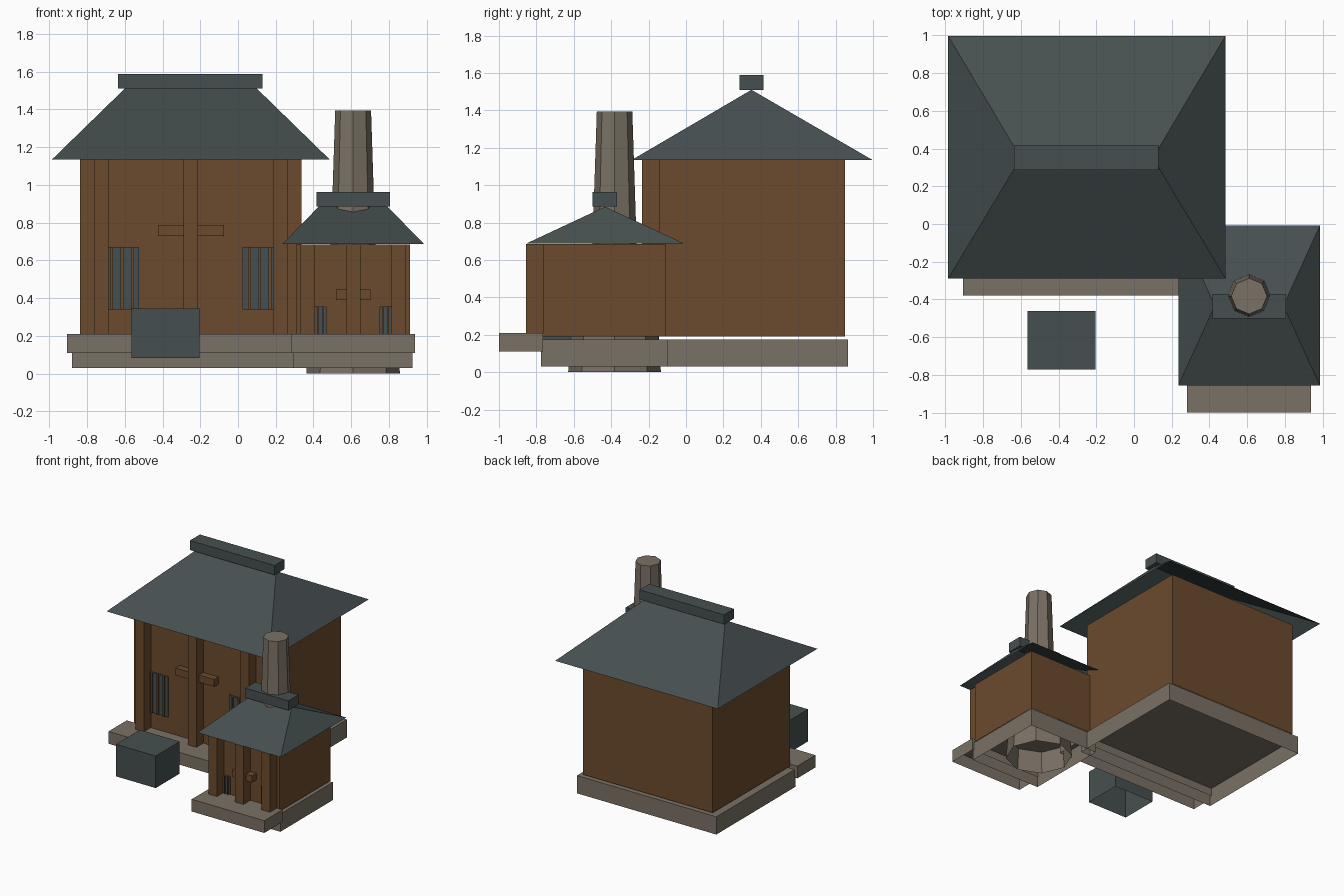
import bpy, bmesh, math

if "Cube" in bpy.data.objects:
    bpy.data.objects.remove(bpy.data.objects["Cube"])


def material(name, rgb):
    m = bpy.data.materials.new(name)
    m.diffuse_color = (*rgb, 1)
    m.use_nodes = True
    m.node_tree.nodes["Principled BSDF"].inputs["Base Color"].default_value = m.diffuse_color
    return m


WOOD = material("brown wood", (0.147, 0.070, 0.026))
STONE = material("grey stone", (0.195, 0.165, 0.130))
SLATE = material("dark slate", (0.061, 0.078, 0.080))


def finish(name, bm, mat):
    bmesh.ops.recalc_face_normals(bm, faces=bm.faces)
    me = bpy.data.meshes.new(name)
    bm.to_mesh(me)
    bm.free()
    me.materials.append(mat)
    ob = bpy.data.objects.new(name, me)
    bpy.context.collection.objects.link(ob)
    return ob


def box(name, x, y, z, mat, open_bottom=False):
    """Box from (min, max) pairs, optionally without its underside."""
    bm = bmesh.new()
    bmesh.ops.create_cube(bm, size=1)
    for v in bm.verts:
        v.co = [r[0] + (c + 0.5) * (r[1] - r[0]) for c, r in zip(v.co, (x, y, z))]
    bm.normal_update()
    if open_bottom:
        low = [f for f in bm.faces if f.normal.z < -0.5]
        bmesh.ops.delete(bm, geom=low, context='FACES_ONLY')
    return finish(name, bm, mat)


def hip_roof(name, x, y, z, ridge_x, ridge_y):
    """Four sloping faces meeting on a ridge, open underneath."""
    bm = bmesh.new()
    a, b, c, d = [bm.verts.new((px, py, z[0])) for px, py in
                  ((x[0], y[0]), (x[1], y[0]), (x[1], y[1]), (x[0], y[1]))]
    l, r = [bm.verts.new((px, ridge_y, z[1])) for px in ridge_x]
    for f in ((a, b, r, l), (b, c, r), (c, d, l, r), (d, a, l)):
        bm.faces.new(f)
    return finish(name, bm, SLATE)


def house(tag, cx, wall_y, top, half, base_half, base_y, step_half,
          post_off, win_off, win_half, win_z, slat_gap, bar_half, bar_z):
    front = wall_y[0]
    # foundation, front step and walls
    box(tag + "_foundation", (cx - base_half, cx + base_half), base_y, (0.03, 0.175), STONE, True)
    box(tag + "_front_step", (cx - step_half, cx + step_half), (front - 0.235, front),
        (0.11, 0.21), STONE, True)
    box(tag + "_walls", (cx - half, cx + half), wall_y, (0.19, top), WOOD, True)
    # front posts
    for i, off in enumerate((-post_off, 0, post_off)):
        box(f"{tag}_post_{i + 1}", (cx + off - 0.038, cx + off + 0.038),
            (front - 0.09, front + 0.005), (0.19, top), WOOD, True)
    # crossbar behind the middle post
    box(tag + "_crossbar", (cx - bar_half, cx + bar_half), (front - 0.055, front + 0.01), bar_z, WOOD)
    # slatted windows
    for side, s in (("left", -1), ("right", 1)):
        wx = cx + s * win_off
        box(f"{tag}_{side}_window", (wx - win_half, wx + win_half),
            (front - 0.009, front), win_z, SLATE)
        for k in (-1, 0, 1):
            sx = wx + k * slat_gap
            w = slat_gap * 0.14
            box(f"{tag}_{side}_slat_{k + 2}", (sx - w, sx + w),
                (front - 0.02, front), win_z, WOOD)


house("main", -0.25, (-0.145, 0.85), 1.135, 0.587, 0.63, (-0.16, 0.865), 0.655,
      0.475, 0.365, 0.09, (0.34, 0.67), 0.055, 0.175, (0.728, 0.788))
house("annex", 0.61, (-0.765, -0.11), 0.685, 0.302, 0.315, (-0.775, -0.095), 0.328,
      0.24, 0.185, 0.045, (0.20, 0.355), 0.0275, 0.092, (0.39, 0.445))

# roofs and ridge caps
hip_roof("main_roof", (-0.985, 0.485), (-0.29, 0.997), (1.135, 1.51), (-0.60, 0.10), 0.35)
box("main_ridge_cap", (-0.635, 0.13), (0.287, 0.415), (1.51, 1.588), SLATE)
hip_roof("annex_roof", (0.235, 0.985), (-0.856, -0.008), (0.687, 0.885), (0.428, 0.792), -0.433)
box("annex_ridge_cap", (0.415, 0.805), (-0.50, -0.37), (0.885, 0.963), SLATE)

# eight-sided chimney: wide hearth at the bottom, tapering stack above
bm = bmesh.new()
rings = []
for z, r in ((0, 0.248), (0.19, 0.234), (0.45, 0.17), (0.69, 0.118), (1.393, 0.095)):
    rings.append([bm.verts.new((0.61 + r * math.cos(i * math.pi / 4),
                                -0.382 + r * math.sin(i * math.pi / 4), z)) for i in range(8)])
for lo, hi in zip(rings, rings[1:]):
    for i in range(8):
        j = (i + 1) % 8
        bm.faces.new((lo[i], lo[j], hi[j], hi[i]))
bm.faces.new(rings[-1])
finish("chimney", bm, STONE)

# storage crate in the yard
box("yard_crate", (-0.565, -0.205), (-0.77, -0.46), (0.083, 0.345), SLATE, True)
